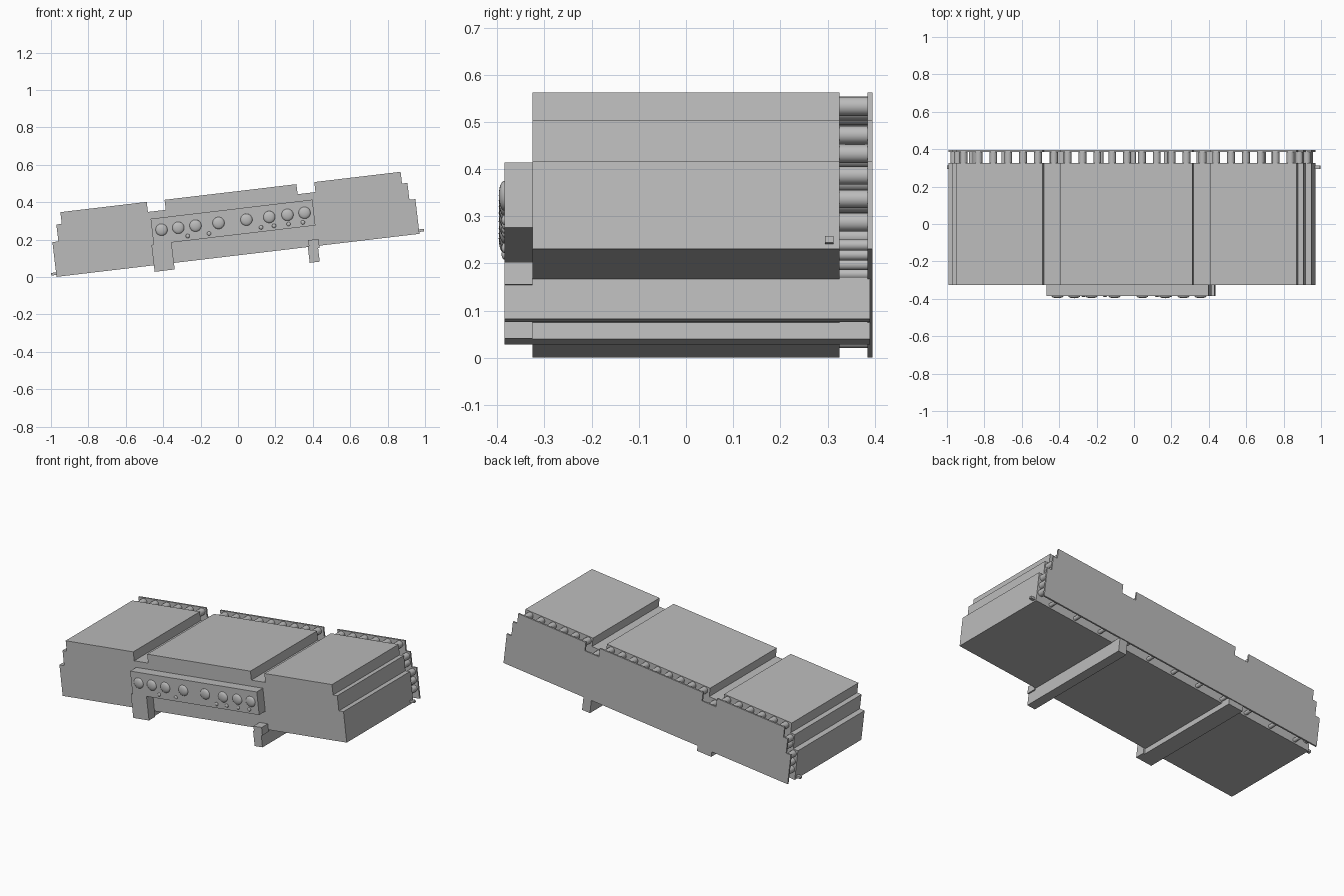
import bpy, bmesh, math
from mathutils import Matrix, Vector

cube = bpy.data.objects.get("Cube")
if cube:
    bpy.data.objects.remove(cube, do_unlink=True)

# The whole unit leans up towards +x
TILT = Matrix.Translation((0, 0, 0.116)) @ Matrix.Rotation(math.radians(-6.76), 4, 'Y')

grey = bpy.data.materials.new("plain grey")
grey.use_nodes = True
GREY = (0.5, 0.5, 0.5, 1)
grey.diffuse_color = GREY
grey.node_tree.nodes["Principled BSDF"].inputs["Base Color"].default_value = GREY


def finish(name, bm, smooth=False):
    bmesh.ops.recalc_face_normals(bm, faces=bm.faces)
    bm.transform(TILT)
    mesh = bpy.data.meshes.new(name)
    bm.to_mesh(mesh)
    bm.free()
    mesh.materials.append(grey)
    ob = bpy.data.objects.new(name, mesh)
    bpy.context.collection.objects.link(ob)
    if smooth:
        bpy.ops.object.select_all(action='DESELECT')
        ob.select_set(True)
        bpy.context.view_layer.objects.active = ob
        bpy.ops.object.shade_smooth_by_angle(angle=math.radians(40))
    return ob


def prism(name, outline, y0, y1):
    bm = bmesh.new()
    face = bm.faces.new([bm.verts.new((u, y0, v)) for u, v in outline])
    side = bmesh.ops.extrude_face_region(bm, geom=[face])["geom"]
    moved = [g for g in side if isinstance(g, bmesh.types.BMVert)]
    bmesh.ops.translate(bm, verts=moved, vec=(0, y1 - y0, 0))
    return finish(name, bm)


def box(name, u0, u1, v0, v1, y0, y1):
    return prism(name, [(u0, v0), (u1, v0), (u1, v1), (u0, v1)], y0, y1)


def rods(name, places, r, y0, y1):
    bm = bmesh.new()
    for u, v in places:
        m = Matrix.Translation((u, (y0 + y1) / 2, v)) @ Matrix.Rotation(math.pi / 2, 4, 'X')
        bmesh.ops.create_cone(bm, cap_ends=True, segments=12, radius1=r, radius2=r,
                              depth=y1 - y0, matrix=m)
    return finish(name, bm, True)


def domes(name, places, r, y, bulge):
    bm = bmesh.new()
    for u, v in places:
        m = Matrix.Translation((u, y, v)) @ Matrix.Diagonal((r, bulge, r, 1))
        bmesh.ops.create_uvsphere(bm, u_segments=16, v_segments=10, radius=1, matrix=m)
    return finish(name, bm, True)


# Stepped ends and two notches across the top, mirrored about the middle
half = [(0.977, 0), (0.977, 0.187), (0.945, 0.187), (0.945, 0.278), (0.916, 0.278),
        (0.916, 0.341), (0.451, 0.341), (0.451, 0.287), (0.355, 0.287), (0.355, 0.341)]
outline = half + [(-u, v) for u, v in reversed(half)]
prism("main_body", outline, -0.325, 0.325)
prism("back_plate", outline, 0.385, 0.395)

# Spacer posts holding the back plate off the body
top, low = [], []
for i in range(-11, 12):
    u = i * 0.08
    top.append((u, 0.262 if 0.34 < abs(u) < 0.47 else 0.316))
for i in range(-5, 6):
    low.append((i * 0.175, 0.02))
ends = [(s * u, v) for s in (-1, 1)
        for u, v in [(0.95, 0.06), (0.95, 0.11), (0.95, 0.16), (0.92, 0.21), (0.92, 0.25)]]
rods("top_posts", top, 0.021, 0.325, 0.385)
rods("bottom_posts", low, 0.012, 0.325, 0.385)
rods("end_posts", ends, 0.02, 0.325, 0.385)

# Front control panel with its knobs
box("control_panel", -0.441, 0.43, 0.11, 0.249, -0.385, -0.325)
knobs = [(u, 0.184) for u in (-0.39, -0.3, -0.207, -0.083, 0.067, 0.19, 0.288, 0.38)]
domes("knobs", knobs, 0.032, -0.385, 0.012)
domes("small_buttons", [(u, 0.134) for u in (-0.255, -0.14, 0.14, 0.21, 0.288, 0.365)],
      0.011, -0.385, 0.006)

# Two runners under the body, with brackets at the front
box("right_runner", -0.453, -0.355, -0.035, 0.01, -0.385, 0.39)
box("right_runner_bracket", -0.453, -0.345, -0.035, 0.11, -0.385, -0.325)
box("left_runner", 0.376, 0.43, -0.085, 0.005, -0.385, 0.39)
box("left_runner_bracket", 0.382, 0.438, -0.012, 0.036, -0.385, -0.325)

# Side pins
for s, name in ((-1, "right_pin"), (1, "left_pin")):
    box(name, *sorted((s * 0.97, s * 1.004)), 0.01, 0.024, 0.295, 0.313)
